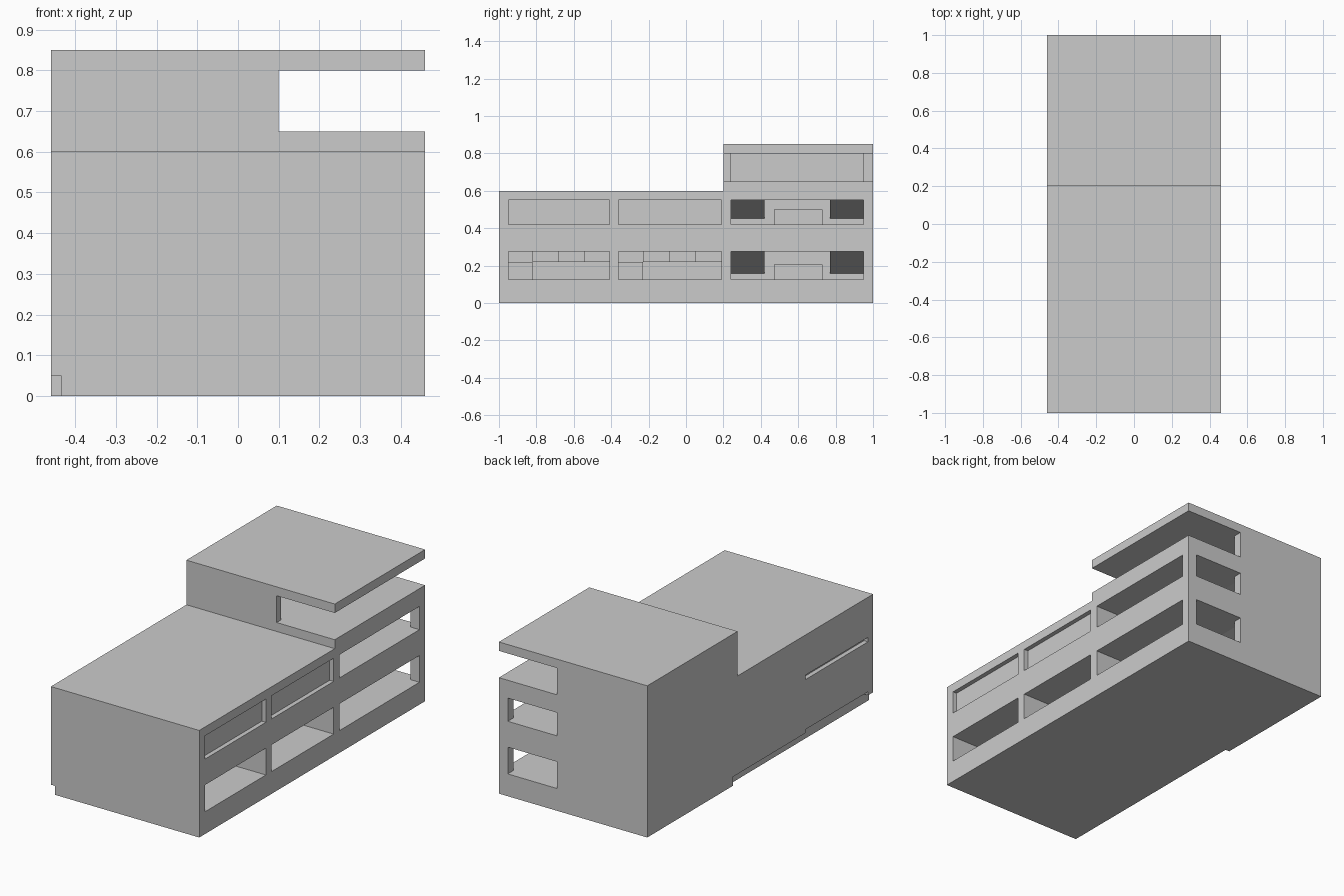
import bpy
import bmesh
from mathutils import Vector

cube = bpy.data.objects.get("Cube")
if cube:
    bpy.data.objects.remove(cube, do_unlink=True)

grey = bpy.data.materials.new("concrete_grey")
grey.use_nodes = True
colour = (0.6, 0.6, 0.6, 1)
grey.diffuse_color = colour
grey.node_tree.nodes["Principled BSDF"].inputs["Base Color"].default_value = colour


def prism(name, profile, axis, start, end):
    """Extrude a flat profile along x or y."""
    bm = bmesh.new()
    place = (lambda a, b: (start, a, b)) if axis == "x" else (lambda a, b: (a, start, b))
    face = bm.faces.new([bm.verts.new(place(a, b)) for a, b in profile])
    step = Vector((end - start, 0, 0) if axis == "x" else (0, end - start, 0))
    new = bmesh.ops.extrude_face_region(bm, geom=[face])["geom"]
    bmesh.ops.translate(bm, vec=step, verts=[v for v in new if isinstance(v, bmesh.types.BMVert)])
    bmesh.ops.recalc_face_normals(bm, faces=bm.faces)
    mesh = bpy.data.meshes.new(name)
    bm.to_mesh(mesh)
    bm.free()
    mesh.materials.append(grey)
    obj = bpy.data.objects.new(name, mesh)
    bpy.context.collection.objects.link(obj)
    return obj


def box(name, x, y, z):
    return prism(name, [(x[0], z[0]), (x[1], z[0]), (x[1], z[1]), (x[0], z[1])], "y", *y)


def carve(target, x, y, z):
    cutter = box("cutter", x, y, z)
    cutter.hide_render = True
    mod = target.modifiers.new("carve", "BOOLEAN")
    mod.operation, mod.solver, mod.object = "DIFFERENCE", "EXACT", cutter
    bpy.context.view_layer.objects.active = target
    bpy.ops.object.modifier_apply(modifier=mod.name)
    bpy.data.objects.remove(cutter, do_unlink=True)


# Stepped building mass
W, OUT = 0.46, 0.6
building = prism("building", [(-1, 0), (1, 0), (1, 0.85), (0.2, 0.85), (0.2, 0.6), (-1, 0.6)], "x", -W, W)

ground, upper = (0.125, 0.275), (0.42, 0.55)
front_bays = [(-0.95, -0.41), (-0.36, 0.19)]
rear_bay = (0.24, 0.95)

# Front bays: deep rooms below, shallow recesses above
for bay in front_bays:
    carve(building, (-0.41, OUT), bay, ground)
    carve(building, (0.435, OUT), bay, upper)

# Rear corner rooms with openings on two sides
for level in (ground, upper):
    carve(building, (-0.41, OUT), rear_bay, level)
    carve(building, (0.10, 0.405), (0.9, 1.1), level)

# Roof terrace and the room opening onto it
carve(building, (0.10, OUT), (0.1, 1.1), (0.65, 0.8))
carve(building, (-0.41, 0.2), rear_bay, (0.65, 0.8))

# Foot notch and narrow slots on the right wall
carve(building, (-OUT, -0.435), (-1.1, 0.24), (-0.1, 0.05))
for z in ((0.04, 0.07), (0.35, 0.375)):
    carve(building, (-OUT, -0.435), (-0.955, -0.40), z)

# Ramps and low landings in the rear rooms
for name, (low, high) in (("ground", ground), ("upper", upper)):
    for side, y0 in (("front", 0.235), ("back", 0.77)):
        prism(f"{name}_{side}_ramp",
              [(-0.42, low + 0.03), (0.08, high + 0.005), (-0.42, high + 0.005)],
              "y", y0, y0 + 0.185)
    box(f"{name}_landing", (-0.42, -0.05), (0.47, 0.73), (low - 0.01, low + 0.08))

# Low blocks and ceiling beams at the back of the front rooms
for i, (y0, y1) in enumerate(front_bays):
    box(f"low_block_{i}", (-0.42, 0.0), (y0 - 0.01, y0 + 0.13), (0.115, 0.22))
    width = (y1 - y0 - 0.13) / 3
    for j in range(3):
        y = y0 + 0.13 + j * width
        box(f"ceiling_beam_{i}_{j}", (-0.42, -0.3 + j * 0.04), (y, y + width), (0.22, 0.28))
